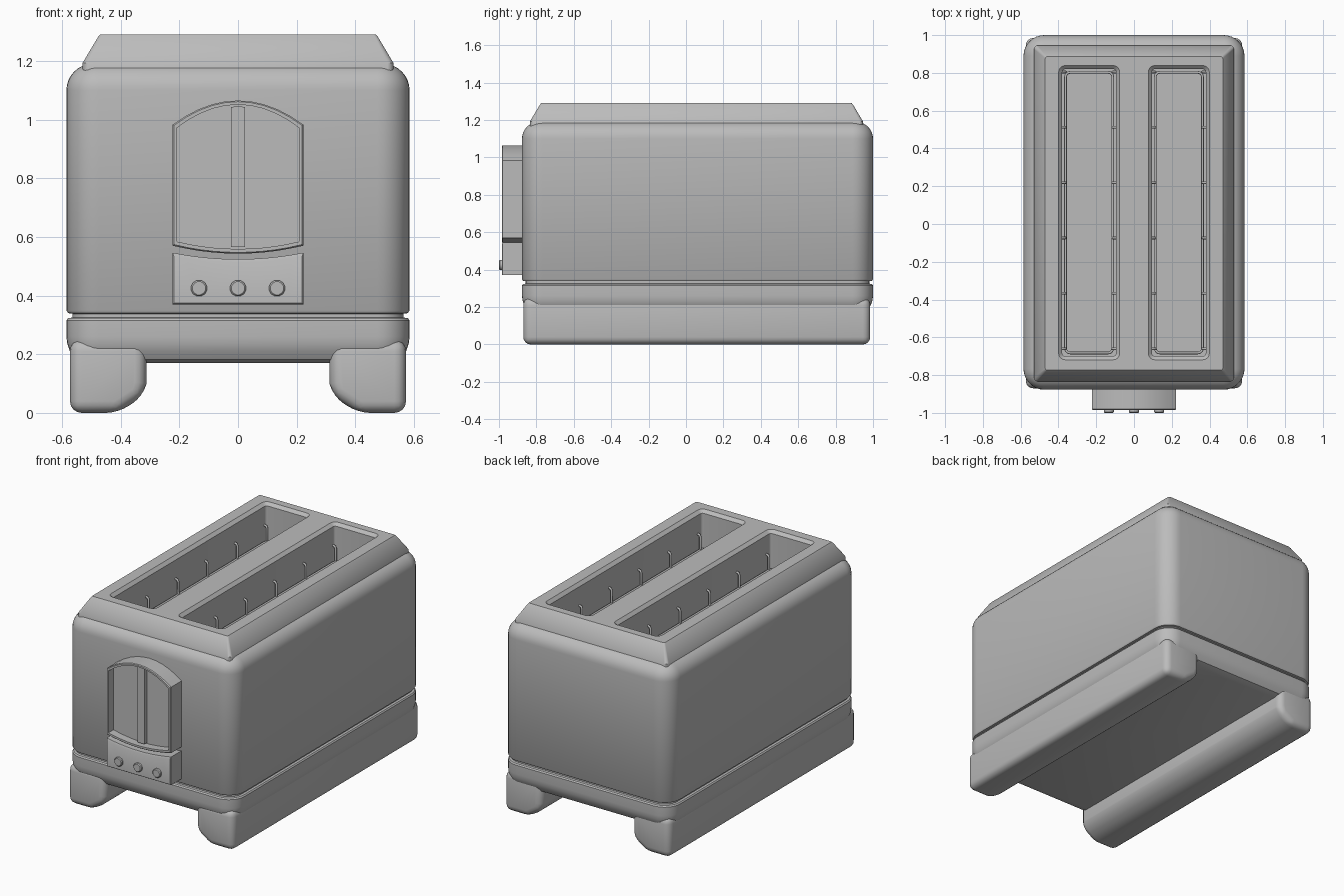
import bpy, bmesh, math

cube = bpy.data.objects.get("Cube")
if cube:
    bpy.data.objects.remove(cube, do_unlink=True)

GREY = (0.5, 0.5, 0.5, 1)
mat = bpy.data.materials.new("plain_grey")
mat.use_nodes = True
mat.diffuse_color = GREY
mat.node_tree.nodes["Principled BSDF"].inputs["Base Color"].default_value = GREY


def loft(name, rings):
    """Skin a closed solid through rings of equal point count."""
    bm = bmesh.new()
    loops = [[bm.verts.new(p) for p in ring] for ring in rings]
    n = len(loops[0])
    for a, b in zip(loops, loops[1:]):
        for i in range(n):
            j = (i + 1) % n
            bm.faces.new((a[i], a[j], b[j], b[i]))
    bm.faces.new(loops[0])
    bm.faces.new(loops[-1])
    bmesh.ops.recalc_face_normals(bm, faces=bm.faces)
    me = bpy.data.meshes.new(name)
    bm.to_mesh(me)
    bm.free()
    me.materials.append(mat)
    ob = bpy.data.objects.new(name, me)
    bpy.context.collection.objects.link(ob)
    return ob


def finish(ob, angle=35):
    """Apply modifiers, then smooth with sharp edges kept."""
    if ob.modifiers:
        deps = bpy.context.evaluated_depsgraph_get()
        me = bpy.data.meshes.new_from_object(ob.evaluated_get(deps))
        ob.modifiers.clear()
        ob.data = me
    ob.data.shade_smooth()
    ob.data.set_sharp_from_angle(angle=math.radians(angle))
    return ob


def round_rect(hx, hy, r, z, cx=0.0, cy=0.0, seg=8):
    pts = []
    for k, (sx, sy) in enumerate(((1, 1), (-1, 1), (-1, -1), (1, -1))):
        for i in range(seg + 1):
            a = math.pi / 2 * (k + i / seg)
            pts.append((cx + sx * (hx - r) + r * math.cos(a),
                        cy + sy * (hy - r) + r * math.sin(a), z))
    return pts


def rect_stack(name, hx, hy, r, profile, cx=0.0, cy=0.0, seg=8):
    """Rounded box from (inset, height) pairs."""
    return loft(name, [round_rect(hx - d, hy - d, max(r - d, 0.01), z, cx, cy, seg)
                       for d, z in profile])


def panel_outline(w, z0, sag, z1, rise, y, n=10):
    """Front panel outline with curved bottom and top edges."""
    us = [-1 + 2 * i / n for i in range(n + 1)]
    low = [(u * w, y, z0 - sag * (1 - u * u)) for u in us]
    top = [(-u * w, y, z1 + rise * (1 - u * u)) for u in us]
    return low + top


# Housing: base, groove and rounded shell in one profile
MID_Y = 0.0615
R = 0.09
dome = [(R * (1 - math.cos(t)), 1.1 + R * math.sin(t))
        for t in (math.pi / 2 * i / 8 for i in range(9))]
housing = rect_stack("housing", 0.585, 0.9385, 0.11, [
    (0.06, 0.17), (0.03, 0.182), (0.012, 0.21), (0.003, 0.235), (0, 0.26),
    (0, 0.315), (0.006, 0.323), (0.02, 0.325), (0.02, 0.338),
    (0.006, 0.34), (0, 0.35)] + dome[:-1] + [(R, 1.19)], cy=MID_Y)

# Tapered top collar
collar = rect_stack("top_collar", 0.53, 0.89, 0.02,
                    [(0, 1.15), (0, 1.193), (0.053, 1.282), (0.06, 1.29)],
                    cy=0.056, seg=3)

# Bread slots cut through collar and housing
SLOT_X, SLOT_Y = 0.2375, 0.06
cutters = []
for s in (-1, 1):
    cutters.append(rect_stack("slot_cutter", 0.1625, 0.78, 0.035,
                              [(0.02, 0.45), (0.02, 1.272), (0, 1.291), (0, 1.35)],
                              cx=s * SLOT_X, cy=SLOT_Y, seg=4))
for ob in (housing, collar):
    for c in cutters:
        c.hide_render = True
        m = ob.modifiers.new("slot", 'BOOLEAN')
        m.operation = 'DIFFERENCE'
        m.solver = 'EXACT'
        m.object = c
    finish(ob)
for c in cutters:
    bpy.data.objects.remove(c, do_unlink=True)


# Bread guide wires: a rail loop with hooks bent into the slot walls
def add_spline(cu, pts, cyclic=False):
    sp = cu.splines.new('POLY')
    sp.points.add(len(pts) - 1)
    for p, co in zip(sp.points, pts):
        p.co = (*co, 1)
    sp.use_cyclic_u = cyclic


for s, side in ((-1, "right"), (1, "left")):
    cu = bpy.data.curves.new(side + "_guide_wire", 'CURVE')
    cu.dimensions = '3D'
    cu.bevel_depth = 0.007
    cu.bevel_resolution = 2
    cu.materials.append(mat)
    add_spline(cu, round_rect(0.125, 0.743, 0.025, 1.06, s * SLOT_X, SLOT_Y, 4), True)
    for w in (-1, 1):
        for k in range(6):
            y = -0.66 + 0.293 * k
            add_spline(cu, [(s * SLOT_X + w * dx, y, z) for dx, z in
                            ((0.125, 1.06), (0.125, 1.14), (0.131, 1.152), (0.146, 1.155))])
    ob = bpy.data.objects.new(side + "_guide_wire", cu)
    bpy.context.collection.objects.link(ob)

# Long feet with chamfered inner edge
foot_profile = [(0.573, 0.25), (0.573, 0), (0.41, 0), (0.325, 0.055),
                (0.312, 0.1), (0.312, 0.25)]
for s, side in ((-1, "right"), (1, "left")):
    foot = loft(side + "_foot", [[(s * x, y, z) for x, z in foot_profile]
                                 for y in (-0.87, 0.985)])
    bev = foot.modifiers.new("round", 'BEVEL')
    bev.width = 0.04
    bev.segments = 4
    bev.limit_method = 'ANGLE'
    bev.angle_limit = math.radians(25)
    finish(foot)

# Lever window with recessed face
outer = (0.223, 0.57, 0.027, 0.983, 0.082)
edge = (0.219, 0.574, 0.027, 0.98, 0.081)
inner = (0.208, 0.584, 0.025, 0.972, 0.079)
finish(loft("lever_window", [panel_outline(*o, y) for o, y in (
    (outer, -0.86), (outer, -0.98), (edge, -0.985), (inner, -0.985), (inner, -0.935))]))

# Lever bar
finish(loft("lever_bar", [panel_outline(0.024, 0.565, 0, 1.042, 0.003, y)
                          for y in (-0.92, -0.96)]))

# Control panel with dished top edge
panel = (0.223, 0.37, 0, 0.546, -0.022)
panel_edge = (0.219, 0.374, 0, 0.534, -0.02)
finish(loft("control_panel", [panel_outline(*o, y) for o, y in (
    (panel, -0.86), (panel, -0.98), (panel_edge, -0.985))]))

# Buttons
for i, x in enumerate((-0.133, 0, 0.133)):
    finish(loft("button_%d" % (i + 1), [
        [(x + r * math.cos(a), y, 0.425 + r * math.sin(a))
         for a in (math.pi / 6 * (k + 0.5) for k in range(12))]
        for r, y in ((0.028, -0.97), (0.028, -0.995), (0.023, -1.0))]))
